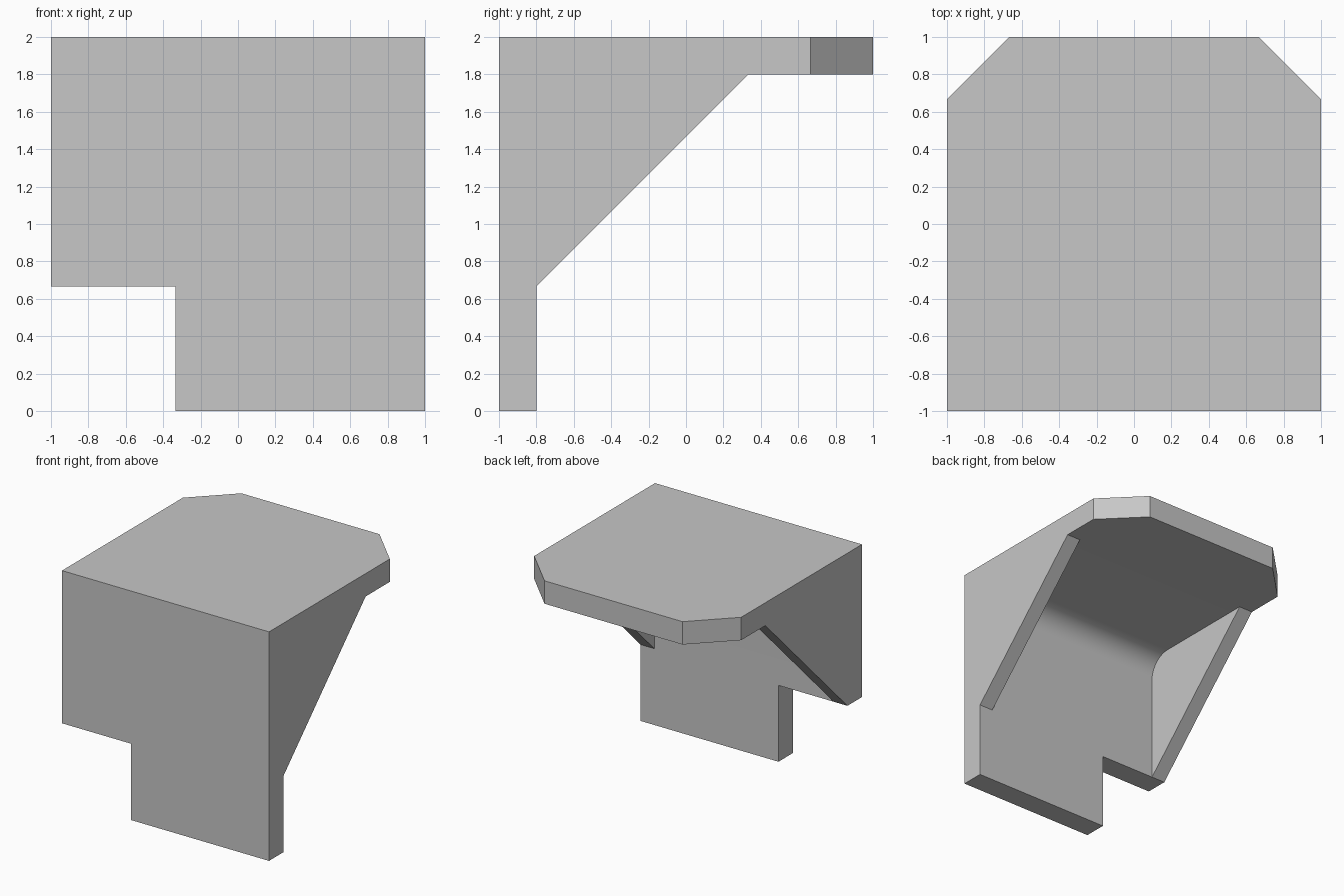
import bpy
import bmesh
import math
from mathutils import Vector

cube = bpy.data.objects.get("Cube")
if cube:
    bpy.data.objects.remove(cube, do_unlink=True)

grey = bpy.data.materials.new("light_grey")
grey.use_nodes = True
colour = (0.57, 0.57, 0.57, 1.0)
grey.diffuse_color = colour
grey.node_tree.nodes["Principled BSDF"].inputs["Base Color"].default_value = colour

THIRD = 1 / 3
WALL = 0.2            # thickness of front and top plates
GUSSET = 0.4 * THIRD  # thickness of side gussets
FILLET = 0.2          # inside corner radius
INNER_Y = -1 + WALL
UNDER_Z = 2 - WALL
LOW_Z = 2 * THIRD
GUSSET_Y = THIRD


def prism(name, points, direction):
    """Extrude a closed 3D polygon along a direction."""
    bm = bmesh.new()
    base = bm.faces.new([bm.verts.new(p) for p in points])
    grown = bmesh.ops.extrude_face_region(bm, geom=[base], use_keep_orig=True)
    moved = [v for v in grown["geom"] if isinstance(v, bmesh.types.BMVert)]
    bmesh.ops.translate(bm, verts=moved, vec=Vector(direction))
    bmesh.ops.recalc_face_normals(bm, faces=bm.faces)
    mesh = bpy.data.meshes.new(name)
    bm.to_mesh(mesh)
    bm.free()
    mesh.materials.append(grey)
    obj = bpy.data.objects.new(name, mesh)
    bpy.context.collection.objects.link(obj)
    return obj


def side_prism(name, profile, half_width):
    return prism(name, [(-half_width, y, z) for y, z in profile], (2 * half_width, 0, 0))


# Solid side silhouette across the full width
bracket = side_prism("corner_bracket", [
    (-1, 0), (INNER_Y, 0), (INNER_Y, LOW_Z), (GUSSET_Y, UNDER_Z),
    (1, UNDER_Z), (1, 2), (-1, 2)], 1)

# Hollow between the gussets, with a rounded inside corner
arc = []
for i in range(17):
    a = math.pi / 2 * i / 16
    arc.append((INNER_Y + FILLET * (1 - math.cos(a)), UNDER_Z - FILLET * (1 - math.sin(a))))
cutters = [side_prism("hollow_cutter", [(INNER_Y, LOW_Z)] + arc
                      + [(GUSSET_Y, UNDER_Z), (GUSSET_Y, LOW_Z)], 1 - GUSSET)]

# Notch in the lower right of the front plate
cutters.append(prism("notch_cutter", [
    (-1.5, -1.5, -0.5), (-THIRD, -1.5, -0.5), (-THIRD, -1.5, LOW_Z), (-1.5, -1.5, LOW_Z)],
    (0, 1, 0)))

# Clipped back corners of the top plate
for side in (-1, 1):
    cutters.append(prism("corner_cutter", [
        (side * (1 + THIRD), THIRD, 1.5), (side * (1 + THIRD), 1 + THIRD, 1.5),
        (side * THIRD, 1 + THIRD, 1.5)], (0, 0, 1)))

bpy.ops.object.select_all(action='DESELECT')
bpy.context.view_layer.objects.active = bracket
bracket.select_set(True)
for cutter in cutters:
    cutter.hide_render = True
    cut = bracket.modifiers.new("cut", 'BOOLEAN')
    cut.operation = 'DIFFERENCE'
    cut.solver = 'EXACT'
    cut.object = cutter
    bpy.ops.object.modifier_apply(modifier=cut.name)
    bpy.data.objects.remove(cutter, do_unlink=True)

bpy.ops.object.shade_smooth_by_angle(angle=math.radians(30))
